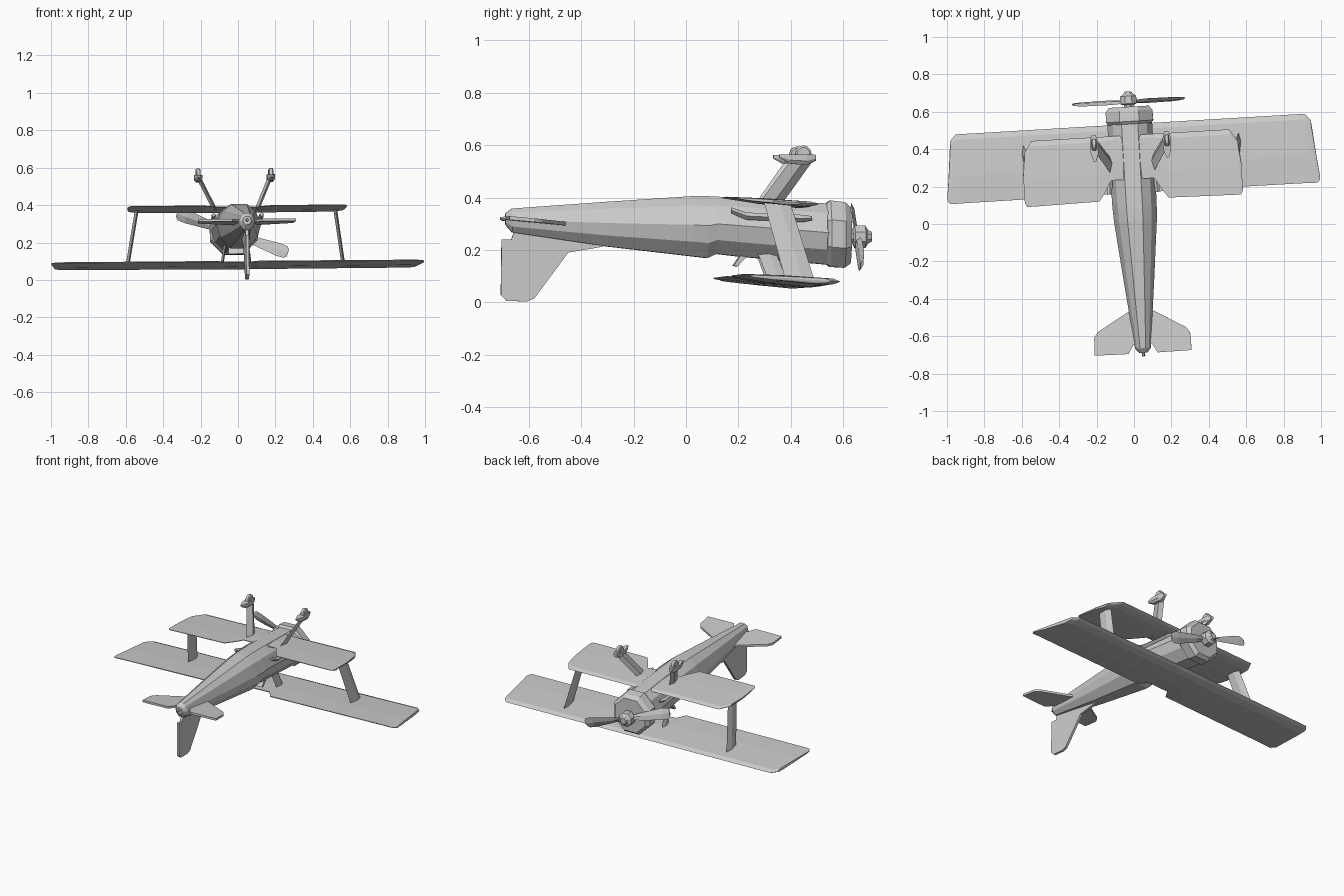
import bpy, bmesh, math
from mathutils import Matrix, Vector

if "Cube" in bpy.data.objects:
    bpy.data.objects.remove(bpy.data.objects["Cube"], do_unlink=True)

mat = bpy.data.materials.new("plain_grey")
mat.use_nodes = True
GREY = (0.6, 0.6, 0.6, 1)
mat.diffuse_color = GREY
mat.node_tree.nodes["Principled BSDF"].inputs["Base Color"].default_value = GREY

# Inverted aircraft, nose towards +y, with a small yaw and roll
POSE = (Matrix.Translation((0.011, 0, 0)) @ Matrix.Rotation(math.radians(3.38), 4, 'Z')
        @ Matrix.Rotation(-0.0075, 4, 'Y'))


def loft(name, rings):
    """Skin a list of equal-sized rings and cap both ends."""
    bm = bmesh.new()
    vs = [[bm.verts.new(POSE @ Vector(p)) for p in ring] for ring in rings]
    n = len(rings[0])
    for a, b in zip(vs, vs[1:]):
        for i in range(n):
            j = (i + 1) % n
            bm.faces.new((a[i], a[j], b[j], b[i]))
    bm.faces.new(vs[0][::-1])
    bm.faces.new(vs[-1])
    bmesh.ops.recalc_face_normals(bm, faces=bm.faces)
    me = bpy.data.meshes.new(name)
    bm.to_mesh(me)
    bm.free()
    me.materials.append(mat)
    ob = bpy.data.objects.new(name, me)
    bpy.context.collection.objects.link(ob)
    return ob


def polygon(y, z, r, n=8):
    """Upright ring around the nose axis with a flat top."""
    return [(r * math.sin((i + .5) * math.tau / n), y,
             z + r * math.cos((i + .5) * math.tau / n)) for i in range(n)]


def wing(name, half, z_te, y_te, slope, thick):
    """Loft an inverted aerofoil over (x, leading y, trailing y, thickness)."""
    foil = [(0, -.4), (.08, -.05), (.6, 0), (1, -.15), (1, -.3), (.6, -.8), (.2, -1), (.06, -.75)]
    stations = [(-x, a, b, t) for x, a, b, t in reversed(half)] + half
    rings = []
    for x, le, te, t in stations:
        ring = []
        for c, h in foil:
            y = le + (te - le) * c
            ring.append((x, y, z_te - slope * (y - y_te) + thick * (-.35 + (h + .35) * t)))
        rings.append(ring)
    loft(name, rings)


def strut(name, bottom, top, thick):
    """Streamlined plate between two (x, rear y, front y, z) ends."""
    def ring(e):
        x, r, f, z = e
        m = r + (f - r) * .6
        return [(x, r, z), (x + thick / 2, m, z), (x, f, z), (x - thick / 2, m, z)]
    loft(name, [ring(bottom), ring(top)])


# Fuselage: (y, top z, bottom z, half width)
section = [(.36, 1), (.76, .84), (1, .52), (.85, .24), (.4, 0)]
stations = [(-.69, .34, .295, .022), (-.665, .358, .267, .042), (-.3, .384, .213, .082),
            (.02, .405, .176, .115), (.08, .405, .169, .118), (.115, .403, .185, .119),
            (.2, .40, .175, .12), (.55, .376, .143, .12)]
rings = []
for y, zt, zb, w in stations:
    right = [(w * a, y, zb + (zt - zb) * h) for a, h in section]
    rings.append(right + [(-x, yy, z) for x, yy, z in reversed(right)])
loft("fuselage", rings)
loft("tail_light", [polygon(-.71, .32, .006, 6), polygon(-.68, .32, .01, 6)])

# Engine cowl, hub and propeller
loft("engine_cowl", [polygon(.535, .262, .125), polygon(.55, .262, .137),
                     polygon(.605, .257, .135), polygon(.628, .256, .115)])
loft("propeller_shaft", [polygon(.62, .252, .028), polygon(.65, .252, .028)])
loft("propeller_hub", [polygon(.638, .25, .034), polygon(.645, .25, .048), polygon(.685, .25, .046),
                       polygon(.695, .25, .028), polygon(.71, .25, .02)])
for k, side in enumerate(("right", "left")):
    ang = math.radians(-20 + 180 * k)
    d = Vector((math.cos(ang), 0, math.sin(ang)))
    p = Vector((-d.z, 0, d.x))
    rings = []
    for r, w, twist in ((.02, .012, .7), (.1, .024, .55), (.26, .037, .3), (.3, .034, .25), (.315, .02, .25)):
        wide = p * math.cos(twist) + Vector((0, math.sin(twist), 0))
        flat = d.cross(wide)
        c = Vector((0, .655, .25)) + d * r
        rings.append([c + wide * w, c + flat * .006, c - wide * w, c - flat * .006])
    loft("propeller_blade_" + side, rings)

# Wings
wing("long_wing", [(.075, .535, .225, 1), (.115, .535, .167, 1), (.935, .535, .165, .9),
                   (.966, .5, .163, .75), (.986, .3, .165, .5), (.997, .21, .182, .3)],
     .107, .165, .06, .032)
wing("short_wing", [(.115, .476, .24, 1), (.15, .476, .18, 1), (.185, .476, .131, 1),
                    (.53, .476, .125, .9), (.572, .41, .125, .75), (.584, .3, .145, .45)],
     .403, .13, .065, .025)

# Tailplane
half = [(0, -.44), (.062, -.464), (.236, -.565), (.257, -.596), (.26, -.69), (.078, -.692), (.05, -.644), (0, -.64)]
for s, side in ((1, "left"), (-1, "right")):
    loft("tailplane_" + side, [[(s * x, y, .312 - .09 * (y + .6) + dz) for x, y in half]
                               for dz in (-.007, .007)])

# Fin and rudder, hanging below the tail
fin = [(-.705, .24), (-.668, .24), (-.655, .275), (-.3, .225), (-.32, .212), (-.45, .19),
       (-.58, .015), (-.61, .003), (-.685, .006), (-.708, .028)]
loft("tail_fin", [[(x, y, z) for y, z in fin] for x in (-.008, .008)])

# Windscreen ahead of the cockpit
loft("windscreen", [[(x, .18, .14), (x, .195, .137), (x, .24, .185), (x, .21, .185)] for x in (-.05, .05)])

for s, side in ((1, "left"), (-1, "right")):
    # Struts between the wings and from the fuselage to the long wing
    strut("wing_strut_" + side, (s * .577, .345, .455, .085), (s * .53, .265, .365, .385), .02)
    strut("cabane_strut_" + side, (s * .075, .31, .38, .085), (s * .06, .27, .34, .19), .016)

    # Exhaust pipe along the fuselage flank
    loft("exhaust_pipe_" + side,
         [[(s * (x + a), y, z + b) for a, b in ((r, 0), (0, r), (-r, 0), (0, -r))]
          for x, y, z, r in ((.128, .165, .35, .012), (.125, .225, .328, .014),
                             (.123, .44, .319, .014), (.115, .475, .32, .008))])

    # Landing leg, wheel fairing and wheel
    strut("landing_leg_" + side, (s * .112, .27, .36, .375), (s * .188, .39, .475, .54), .026)
    cx = s * .195
    loft("wheel_fairing_" + side,
         [[(cx + a * w, y, zc + b * h) for a, b in ((1, .6), (1, -.4), (.5, -1), (-.5, -1), (-1, -.4), (-1, .6))]
          for y, zc, w, h in ((.345, .558, .006, .008), (.385, .55, .02, .022),
                              (.45, .548, .022, .026), (.485, .553, .012, .014))])
    loft("wheel_" + side,
         [[(cx + a, .437 + r * math.cos(i * math.tau / 12), .566 + r * math.sin(i * math.tau / 12))
           for i in range(12)] for a, r in ((-.013, .024), (-.008, .031), (.008, .031), (.013, .024))])
